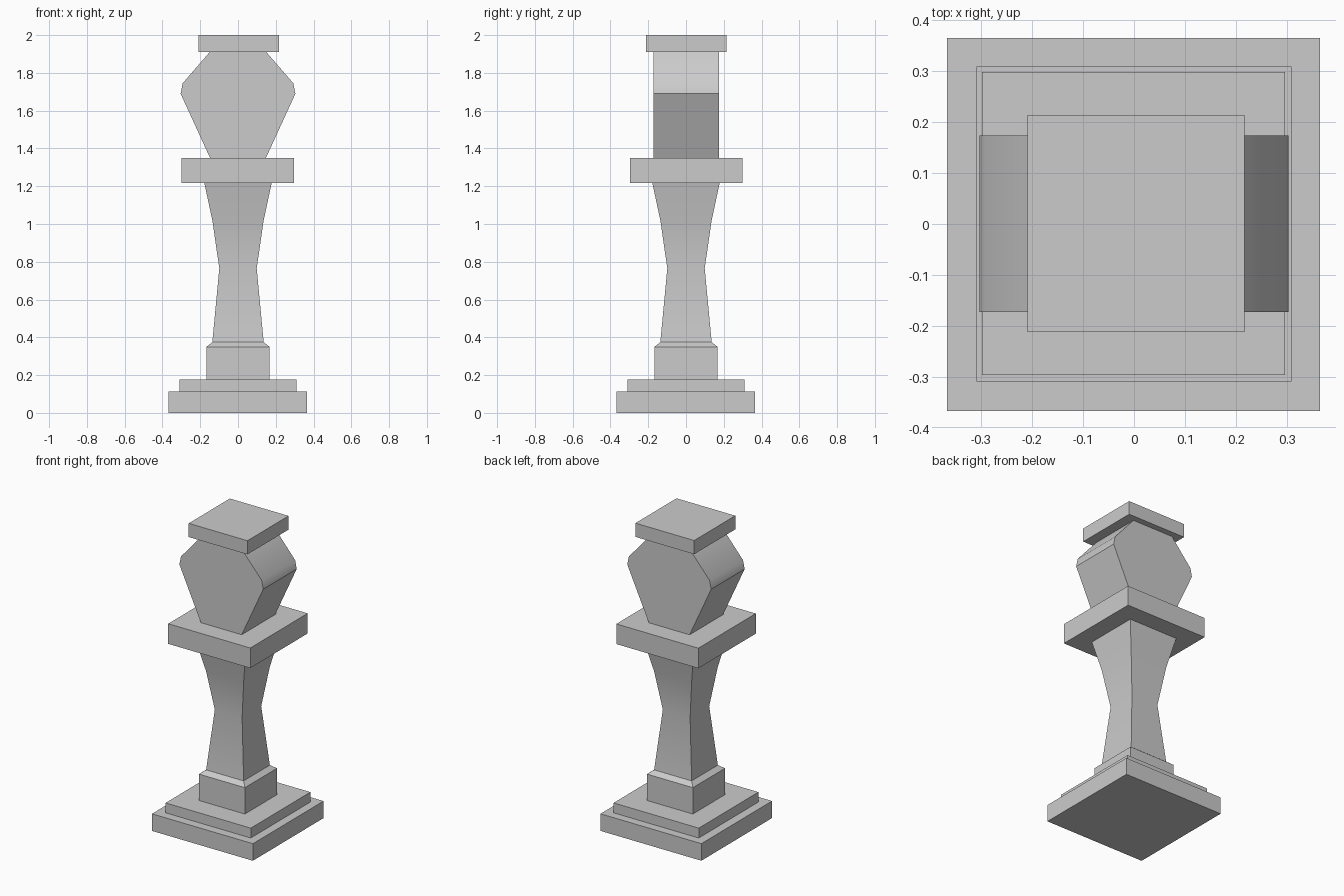
import bpy, bmesh, math

if "Cube" in bpy.data.objects:
    bpy.data.objects.remove(bpy.data.objects["Cube"])


def finish(name, bm, smooth=False):
    bmesh.ops.recalc_face_normals(bm, faces=bm.faces)
    mesh = bpy.data.meshes.new(name)
    bm.to_mesh(mesh)
    bm.free()
    ob = bpy.data.objects.new(name, mesh)
    bpy.context.collection.objects.link(ob)
    if smooth:
        bpy.ops.object.select_all(action='DESELECT')
        ob.select_set(True)
        bpy.context.view_layer.objects.active = ob
        bpy.ops.object.shade_smooth_by_angle(angle=math.radians(35))
    return ob


def square_stack(name, profile, cx=0.0, cy=0.0, smooth=False):
    """Loft square sections given as (half width, height)."""
    bm = bmesh.new()
    rings = [[bm.verts.new((cx + sx * h, cy + sy * h, z))
              for sx, sy in ((-1, -1), (1, -1), (1, 1), (-1, 1))]
             for h, z in profile]
    for a, b in zip(rings, rings[1:]):
        for i in range(4):
            j = (i + 1) % 4
            bm.faces.new((a[i], a[j], b[j], b[i]))
    bm.faces.new(rings[0][::-1])
    bm.faces.new(rings[-1])
    return finish(name, bm, smooth)


# Stepped base
square_stack("base_plinth", [(0.366, 0), (0.366, 0.112)], -0.001, -0.001)
square_stack("base_step", [(0.309, 0.112), (0.309, 0.177)])

# Waisted square shaft with chamfered foot
square_stack("shaft", [(0.167, 0.177), (0.167, 0.35), (0.136, 0.374),
                       (0.099, 0.765), (0.136, 1.02), (0.179, 1.22)], smooth=True)

# Collar and cap slabs
square_stack("collar", [(0.2975, 1.218), (0.2975, 1.35)], -0.001, 0.001)
square_stack("cap", [(0.213, 1.91), (0.213, 2.0)], 0.004, 0.001)

# Head block: mirrored profile extruded front to back
half = [(0.148, 1.35), (0.304, 1.69), (0.293, 1.745), (0.15, 1.91)]
outline = half + [(-x, z) for x, z in reversed(half)]
bm = bmesh.new()
face = bm.faces.new([bm.verts.new((x, -0.173, z)) for x, z in outline])
ext = bmesh.ops.extrude_face_region(bm, geom=[face])
bmesh.ops.translate(bm, vec=(0, 0.347, 0),
                    verts=[v for v in ext["geom"] if isinstance(v, bmesh.types.BMVert)])
finish("head_block", bm, smooth=True)
